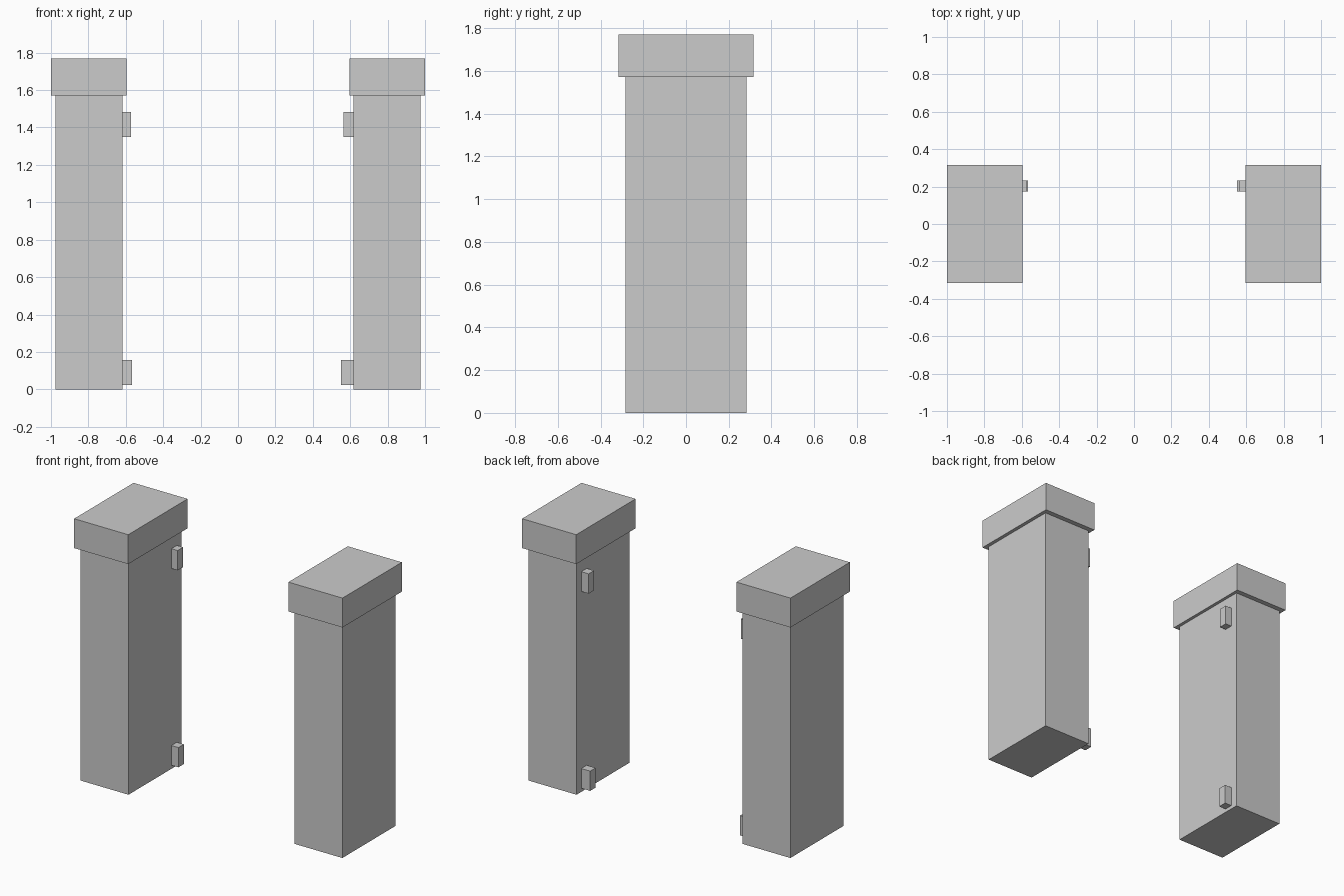
import bpy

if "Cube" in bpy.data.objects:
    bpy.data.objects.remove(bpy.data.objects["Cube"])


def box(name, x, y, z):
    """Box from (min, max) ranges on each axis."""
    ranges = (x, y, z)
    bpy.ops.mesh.primitive_cube_add(size=1, location=[(a + b) / 2 for a, b in ranges])
    obj = bpy.context.object
    obj.name = name
    obj.scale = [abs(b - a) for a, b in ranges]
    bpy.ops.object.transform_apply(location=False, rotation=False, scale=True)
    return obj


# Inner reach of the upper and lower hinge block on each pillar
hinge_reach = {"left": (0.571, 0.566), "right": (0.563, 0.552)}

for side, s in (("left", -1), ("right", 1)):
    # Gate pillar and its overhanging cap
    box(f"{side}_pillar", (s * 0.618, s * 0.976), (-0.283, 0.283), (0, 1.572))
    box(f"{side}_cap", (s * 0.597, s * 1.0), (-0.316, 0.316), (1.572, 1.77))

    # Hinge blocks on the inner face, towards the back
    upper, lower = hinge_reach[side]
    for level, reach, z in (("upper", upper, 1.35), ("lower", lower, 0.024)):
        box(f"{side}_{level}_hinge", (s * reach, s * 0.625), (0.174, 0.232), (z, z + 0.133))
